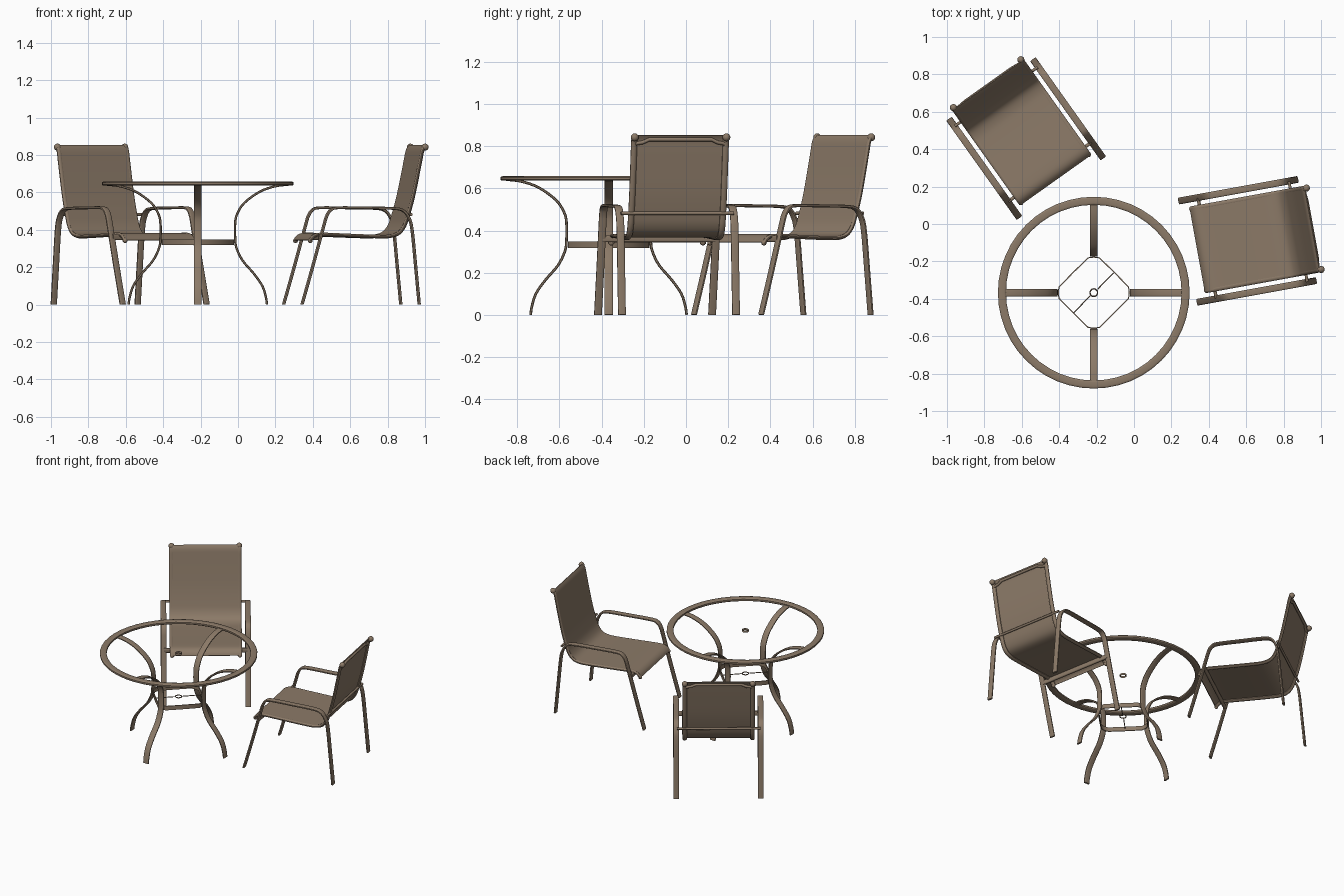
import bpy, bmesh, math
from mathutils import Vector, Matrix

if "Cube" in bpy.data.objects:
    bpy.data.objects.remove(bpy.data.objects["Cube"])

taupe = bpy.data.materials.new("taupe")
taupe.diffuse_color = (0.262, 0.195, 0.138, 1)
taupe.use_nodes = True
taupe.node_tree.nodes["Principled BSDF"].inputs["Base Color"].default_value = taupe.diffuse_color


def finish(bm, name, mat):
    bmesh.ops.recalc_face_normals(bm, faces=bm.faces)
    for f in bm.faces:
        f.smooth = True
    me = bpy.data.meshes.new(name)
    bm.to_mesh(me)
    bm.free()
    me.set_sharp_from_angle(angle=math.radians(40))
    me.materials.append(taupe)
    ob = bpy.data.objects.new(name, me)
    ob.matrix_world = mat
    bpy.context.collection.objects.link(ob)
    return ob


def smooth_path(pts, n=4):
    # Catmull-Rom through the given points
    p = [Vector(q) for q in pts]
    p = [2 * p[0] - p[1]] + p + [2 * p[-1] - p[-2]]
    out = []
    for a, b, c, d in zip(p, p[1:], p[2:], p[3:]):
        for i in range(n):
            t = i / n
            out.append(0.5 * (2 * b + (c - a) * t + (2 * a - 5 * b + 4 * c - d) * t * t
                              + (3 * b - a - 3 * c + d) * t ** 3))
    return out + [p[-2]]


def section(w, t, kind):
    # cross-section: flat rectangle, soft-cornered band or oval
    if kind == "flat":
        return [(x * w / 2, y * t / 2) for x, y in ((-1, -1), (1, -1), (1, 1), (-1, 1))]
    e = 0.5 if kind == "band" else 1.0
    res = []
    for i in range(12):
        c, s = math.cos(math.pi * (i + .5) / 6), math.sin(math.pi * (i + .5) / 6)
        res.append((math.copysign(abs(c) ** e, c) * w / 2, math.copysign(abs(s) ** e, s) * t / 2))
    return res


def sweep(name, path, side, w, t, mat, kind="band", closed=False):
    # w is measured along 'side', t across both side and path
    side = Vector(side)
    path = [Vector(p) for p in path]
    prof, n, bm, rings = section(w, t, kind), len(path), bmesh.new(), []
    for i, p in enumerate(path):
        a = path[i - 1] if closed or i else p
        b = path[(i + 1) % n] if closed or i < n - 1 else p
        nrm = (b - a).normalized().cross(side).normalized()
        ring = []
        for x, y in prof:
            co = p + side * x + nrm * y
            co.z = max(co.z, 0)
            ring.append(bm.verts.new(co))
        rings.append(ring)
    k = len(prof)
    for i in range(n if closed else n - 1):
        r, s = rings[i], rings[(i + 1) % n]
        for j in range(k):
            bm.faces.new((r[j], r[(j + 1) % k], s[(j + 1) % k], s[j]))
    if not closed:
        bm.faces.new(rings[0])
        bm.faces.new(rings[-1])
    return finish(bm, name, mat)


def knob(name, loc, r, mat):
    bm = bmesh.new()
    bmesh.ops.create_uvsphere(bm, u_segments=14, v_segments=8, radius=r)
    return finish(bm, name, mat @ Matrix.Translation(loc))


def circle(r, z, n):
    return [(r * math.cos(2 * math.pi * i / n), r * math.sin(2 * math.pi * i / n), z) for i in range(n)]


# ---------- table ----------
T = Matrix.Translation((-0.215, -0.367, 0))
sweep("table_rim", circle(0.491, 0.647, 48), (0, 0, 1), 0.022, 0.044, T, closed=True)
sweep("umbrella_ring", circle(0.020, 0.647, 20), (0, 0, 1), 0.014, 0.007, T, "oval", True)

LEG = [(.37, 0), (.364, .04), (.345, .1), (.3, .165), (.24, .235), (.208, .3), (.2, .35), (.2, .44),
       (.213, .49), (.25, .545), (.33, .603), (.41, .632), (.485, .642)]
leg_path = smooth_path([(r, 0, z) for r, z in LEG])
for i in range(4):
    sweep("table_leg", leg_path, (0, 1, 0), 0.042, 0.013, T @ Matrix.Rotation(i * math.pi / 2, 4, 'Z'))

# square brace strip with blunt corners, plus wire and small ring
corners = []
for i in range(4):
    m = Matrix.Rotation(i * math.pi / 2, 3, 'Z')
    corners += [m @ Vector(c) for c in ((.186, -.03, .333), (.19, 0, .333), (.186, .03, .333),
                                        (.106, .112, .333))]
sweep("table_brace", corners, (0, 0, 1), 0.03, 0.006, T, "flat", True)
sweep("lower_ring", circle(0.021, 0.338, 20), (0, 0, 1), 0.007, 0.006, T, "oval", True)
for s in (1, -1):
    sweep("brace_wire", [(s * .02, s * .02 * .9, .338), (s * .106, s * .106, .338)],
          (0, 0, 1), 0.006, 0.006, T, "oval")

# ---------- chairs (local x runs from front foot to back) ----------
ARM = [(0, 0), (.06, .21), (.118, .42), (.135, .475), (.158, .507), (.2, .518), (.35, .517), (.5, .514),
       (.55, .502), (.58, .465), (.598, .4), (.618, .2), (.637, 0)]
SLING = [(.048, .345), (.06, .364), (.085, .378), (.13, .381), (.25, .376), (.42, .37), (.485, .372),
         (.53, .388), (.56, .425), (.58, .48), (.61, .59), (.645, .76), (.658, .825), (.672, .852)]


def chair(x, y, angle):
    M = Matrix.Translation((x, y, 0)) @ Matrix.Rotation(math.radians(angle), 4, 'Z')
    # fabric seat and back in one sheet
    sweep("seat_sling", smooth_path([(u, 0, z) for u, z in SLING]), (0, 1, 0), 0.45, 0.006, M, "flat")
    for s in (1, -1):
        # arm with both legs, seat side rail and its end caps
        sweep("arm_and_legs", smooth_path([(u, s * .275, z) for u, z in ARM]), (0, 1, 0), .037, .015, M)
        sweep("side_rail", smooth_path([(u + .005, s * .221, z - .006) for u, z in SLING]),
              (0, 1, 0), .03, .02, M, "oval")
        knob("rail_top_cap", (.679, s * .221, .842), .019, M)
        knob("rail_front_cap", (.055, s * .221, .342), .013, M)
    # cross bars joining the two arms and the rails
    sweep("front_bar", [(.1, -.272, .361), (.1, .272, .361)], (0, 0, 1), .032, .018, M)
    sweep("rear_bar", [(.594, -.272, .482), (.594, .272, .482)], (0, 0, 1), .016, .016, M, "oval")
    top = [(.664, -.215, .812), (.667, -.18, .818), (.67, -.15, .832), (.67, .15, .832),
           (.667, .18, .818), (.664, .215, .812)]
    sweep("back_top_bar", top, (1, 0, 0), .018, .018, M, "oval")


chair(0.293, -0.147, 10.3)
chair(-0.392, 0.197, 125.4)
